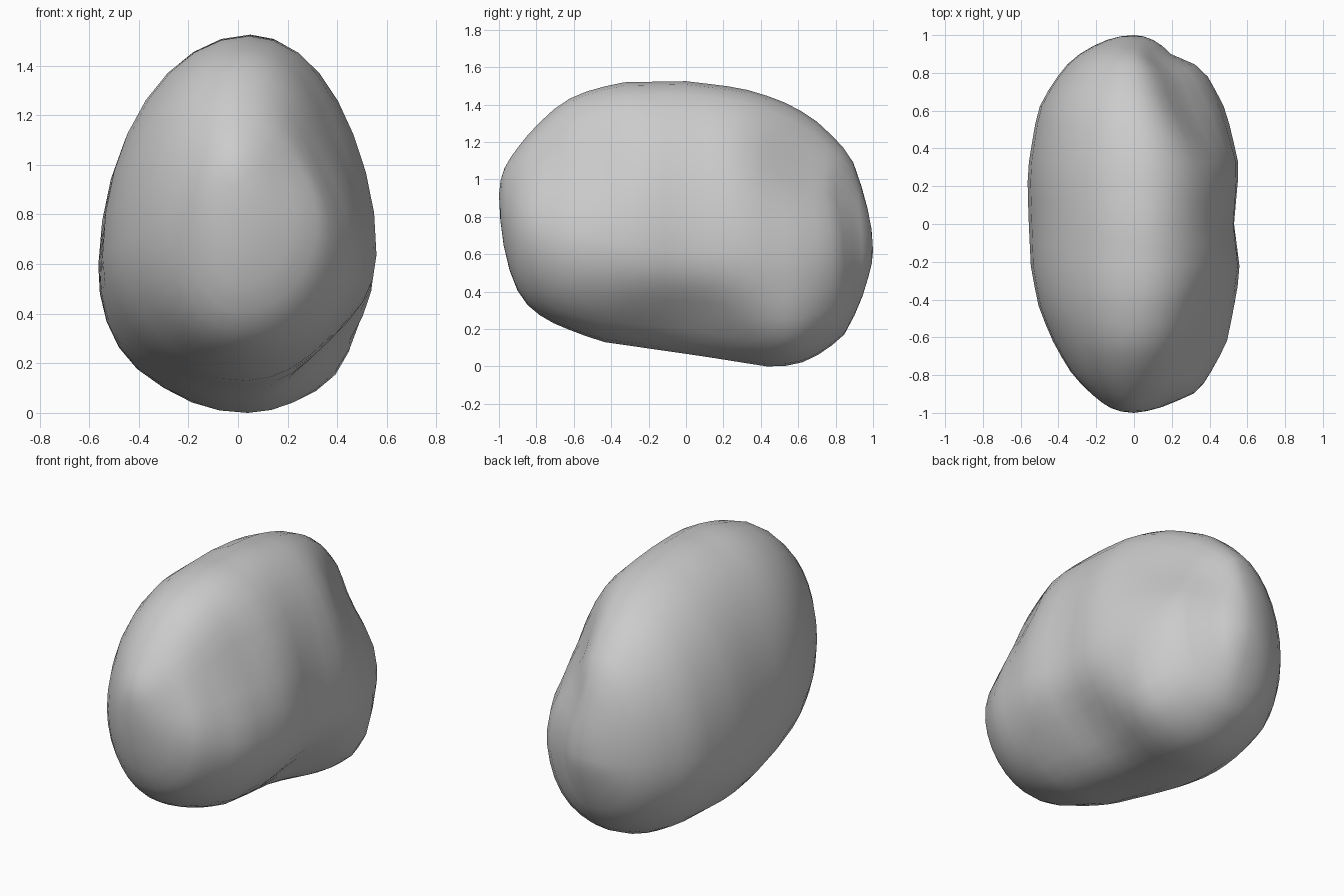
import bpy, bmesh, math
from mathutils import Vector

if "Cube" in bpy.data.objects:
    bpy.data.objects.remove(bpy.data.objects["Cube"])

# Outline profiles along y, read off the top and side views: (y, value)
LEFT = [(-1, 0), (-.985, -.1), (-.92, -.2), (-.79, -.33), (-.6, -.44), (-.42, -.51),
        (-.22, -.545), (.28, -.56), (.6, -.51), (.73, -.44), (.87, -.33), (.95, -.2), (1, 0)]
RIGHT = [(-1, 0), (-.99, .1), (-.95, .22), (-.89, .35), (-.63, .5), (-.25, .565),
         (0, .535), (.3, .56), (.6, .49), (.79, .39), (.86, .31), (.9, .2), (.96, .13), (1, 0)]
TOP = [(-1, .92), (-.99, 1.02), (-.92, 1.15), (-.66, 1.42), (-.5, 1.485), (-.33, 1.52), (0, 1.525),
       (.29, 1.49), (.5, 1.43), (.68, 1.34), (.89, 1.13), (.97, .87), (1, .62)]
BOTTOM = [(-1, .92), (-.97, .62), (-.92, .44), (-.86, .34), (-.75, .25), (-.45, .13),
          (.43, 0), (.57, .005), (.67, .04), (.84, .16), (.98, .5), (1, .62)]
WIDEST = [(-1, .92), (-.7, .72), (0, .6), (.7, .6), (1, .62)]

# Soft hollows and swellings: centre, radius, push
DENTS = [((.32, -.60, 1.08), .29, (-.07, .03, -.04)),
         ((.30, .64, 1.08), .29, (-.09, -.04, -.04)),
         ((.24, -.86, 1.0), .18, (-.01, .02, 0)),
         ((.22, .86, .95), .18, (-.01, -.03, 0)),
         ((.42, -.27, .22), .27, (-.03, 0, .03)),
         ((.42, .10, .20), .27, (-.05, 0, .05)),
         ((.38, .58, .20), .20, (.03, 0, -.03)),
         ((-.40, .10, .22), .32, (-.03, 0, -.025))]


def angle(y):
    return math.acos(max(-1, min(1, -y)))


def sample(profile, t):
    for (y0, v0), (y1, v1) in zip(profile, profile[1:]):
        a, b = angle(y0), angle(y1)
        if t <= b + 1e-9:
            return v0 + (v1 - v0) * (t - a) / (b - a)
    return profile[-1][1]


def dented(p):
    q = p.copy()
    for c, r, push in DENTS:
        q += Vector(push) * math.exp(-(p - Vector(c)).length_squared / (r * r))
    q.z = max(q.z, 0)
    return q


# Stone body: egg-shaped sections lofted from front to back
RINGS, SEGS = 28, 32
bm = bmesh.new()
front = bm.verts.new((0, -1, .92))
back = bm.verts.new((0, 1, .62))
rings = []
for i in range(1, RINGS):
    t = math.pi * i / RINGS
    y = -math.cos(t)
    xl, xr, zt, zb, zc = (sample(f, t) for f in (LEFT, RIGHT, TOP, BOTTOM, WIDEST))
    xc = .05 * (1 - y * y)
    ring = []
    for j in range(SEGS):
        a = 2 * math.pi * j / SEGS
        c, s = math.cos(a), math.sin(a)
        x = xc + c * ((xr - xc) if c > 0 else (xc - xl))
        z = zc + s * ((zt - zc) if s > 0 else (zc - zb))
        ring.append(bm.verts.new(dented(Vector((x, y, z)))))
    rings.append(ring)
for j in range(SEGS):
    k = (j + 1) % SEGS
    bm.faces.new((front, rings[0][j], rings[0][k]))
    bm.faces.new((back, rings[-1][k], rings[-1][j]))
    for r0, r1 in zip(rings, rings[1:]):
        bm.faces.new((r0[j], r1[j], r1[k], r0[k]))
bmesh.ops.recalc_face_normals(bm, faces=bm.faces)
for f in bm.faces:
    f.smooth = True
mesh = bpy.data.meshes.new("stone")
bm.to_mesh(mesh)
bm.free()
bpy.context.collection.objects.link(bpy.data.objects.new("stone", mesh))
